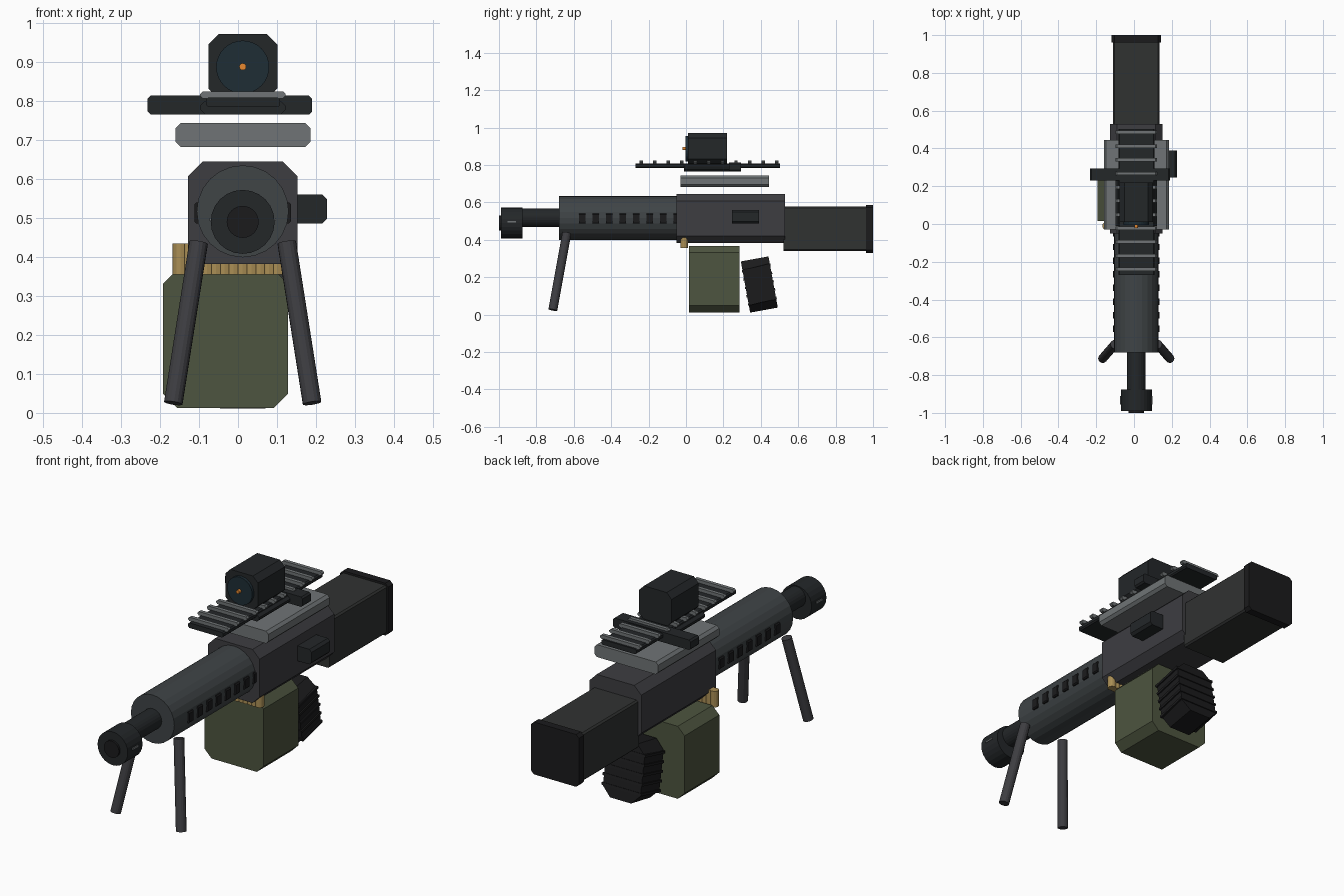
import bpy, bmesh, math
from mathutils import Vector, Matrix

if "Cube" in bpy.data.objects:
    bpy.data.objects.remove(bpy.data.objects["Cube"])

CX = 0.012  # x of the main axis

def mat(name, r, g, b):
    m = bpy.data.materials.new(name)
    m.diffuse_color = (r, g, b, 1)
    m.use_nodes = True
    m.node_tree.nodes["Principled BSDF"].inputs["Base Color"].default_value = m.diffuse_color
    return m

BODY = mat("body_grey", .047, .047, .053)
GUARD = mat("guard_grey", .05, .058, .062)
DARK = mat("dark", .017, .02, .022)
STOCK = mat("stock_dark", .03, .032, .031)
BLACK = mat("black", .011, .011, .012)
GREY = mat("light_grey", .16, .175, .18)
GREEN = mat("green", .075, .09, .05)
BRASS = mat("brass", .40, .27, .09)
LENS = mat("lens", .013, .026, .035)
ORANGE = mat("orange", .8, .25, .03)

def add(name, bm, m):
    bmesh.ops.recalc_face_normals(bm, faces=bm.faces)
    me = bpy.data.meshes.new(name)
    bm.to_mesh(me)
    bm.free()
    me.materials.append(m)
    ob = bpy.data.objects.new(name, me)
    bpy.context.collection.objects.link(ob)
    return ob

def block(name, x, y, z, m, c=0.0, tilt=0.0):
    """Box with corners cut by c in the x-z profile, extruded along y."""
    hx, hy, hz = [(b - a) / 2 for a, b in (x, y, z)]
    if c:
        prof = [(hx, hz - c), (hx - c, hz), (c - hx, hz), (-hx, hz - c),
                (-hx, c - hz), (c - hx, -hz), (hx - c, -hz), (hx, c - hz)]
    else:
        prof = [(hx, hz), (-hx, hz), (-hx, -hz), (hx, -hz)]
    bm = bmesh.new()
    f = bm.faces.new([bm.verts.new((px, -hy, pz)) for px, pz in prof])
    ext = bmesh.ops.extrude_face_region(bm, geom=[f])
    bmesh.ops.translate(bm, vec=(0, 2 * hy, 0),
                        verts=[v for v in ext["geom"] if isinstance(v, bmesh.types.BMVert)])
    ob = add(name, bm, m)
    ob.location = [(a + b) / 2 for a, b in (x, y, z)]
    ob.rotation_euler.x = tilt
    return ob

def rod(name, p, q, r, m, n=24):
    """Cylinder between two points."""
    p, q = Vector(p), Vector(q)
    bm = bmesh.new()
    rot = (q - p).to_track_quat('Z', 'Y').to_matrix().to_4x4()
    bmesh.ops.create_cone(bm, cap_ends=True, segments=n, radius1=r, radius2=r,
                          depth=(q - p).length, matrix=Matrix.Translation((p + q) / 2) @ rot)
    return add(name, bm, m)

# receiver, stock and side box
block("receiver", (-.128, .152), (-.05, .53), (.382, .645), BODY, .038)
block("stock", (-.11, .134), (.52, .965), (.34, .577), STOCK, .008)
block("butt_plate", (-.118, .142), (.962, 1.0), (.33, .587), BLACK, .015)
block("ejection_box", (.14, .228), (.245, .39), (.486, .56), DARK, .012)

# handguard, barrel and muzzle
rod("handguard", (CX, -.68, .517), (CX, -.04, .517), .118, GUARD)
rod("barrel", (CX, -.90, .518), (CX, -.66, .518), .05, DARK)
rod("muzzle", (CX, -.99, .49), (CX, -.875, .49), .082, DARK)
rod("muzzle_bore", (CX, -1.0, .49), (CX, -.98, .49), .041, BLACK)
for s in (-1, 1):
    x = CX + s * .082
    block("muzzle_slot", (x - .003, x + .003), (-.955, -.91), (.492, .5), GREY)

# handguard vents on both sides
for i in range(8):
    y = -.572 + i * .0722
    for s in (-1, 1):
        x = CX + s * .112
        block("vent", (x - .012, x + .012), (y, y + .034), (.486, .54), BLACK, .005)

# bipod
for s in (-1, 1):
    rod("bipod_leg", (CX + s * .113, -.637, .437), (CX + s * .178, -.712, .025), .024, BODY, 16)

# ammunition box and belt
block("ammo_box", (-.192, .128), (.016, .285), (.012, .368), GREEN, .037)
for i in range(13):
    x = -.148 + i * .0228
    rod("cartridge", (x, -.01, .355), (x, -.01, .434), .02, BRASS, 12)

# grip with ribs
T = .18
block("grip", (-.09, .114), (.317, .467), (.022, .3), BLACK, .045, T)
for i in range(5):
    d = -.09 + i * .045
    y, z = .392 - d * math.sin(T), .161 + d * math.cos(T)
    block("grip_rib", (-.096, .12), (y - .079, y + .079), (z - .006, z + .006), BLACK, 0, T + .06)

# top cover plate
block("cover_plate", (-.16, .186), (-.03, .445), (.682, .743), GREY, .013)

# sight rail with cross teeth
block("rail", (-.082, .108), (-.27, .503), (.784, .809), DARK, .006)
for i in range(11):
    y = -.24 + i * .0725
    block("rail_tooth", (-.097, .122), (y - .009, y + .009), (.806, .825), GREY, .007)
block("sight_mount", (-.097, .122), (-.01, .29), (.766, .8), DARK, .012)
block("mount_clamp", (-.232, .19), (.23, .295), (.765, .814), DARK, .008)

# sight
block("sight_body", (-.076, .101), (.01, .22), (.805, .972), DARK, .027)
rod("sight_lens", (CX, -.004, .887), (CX, .02, .887), .068, LENS, 32)
rod("sight_dot", (CX, -.02, .888), (CX, 0, .888), .009, ORANGE, 12)
